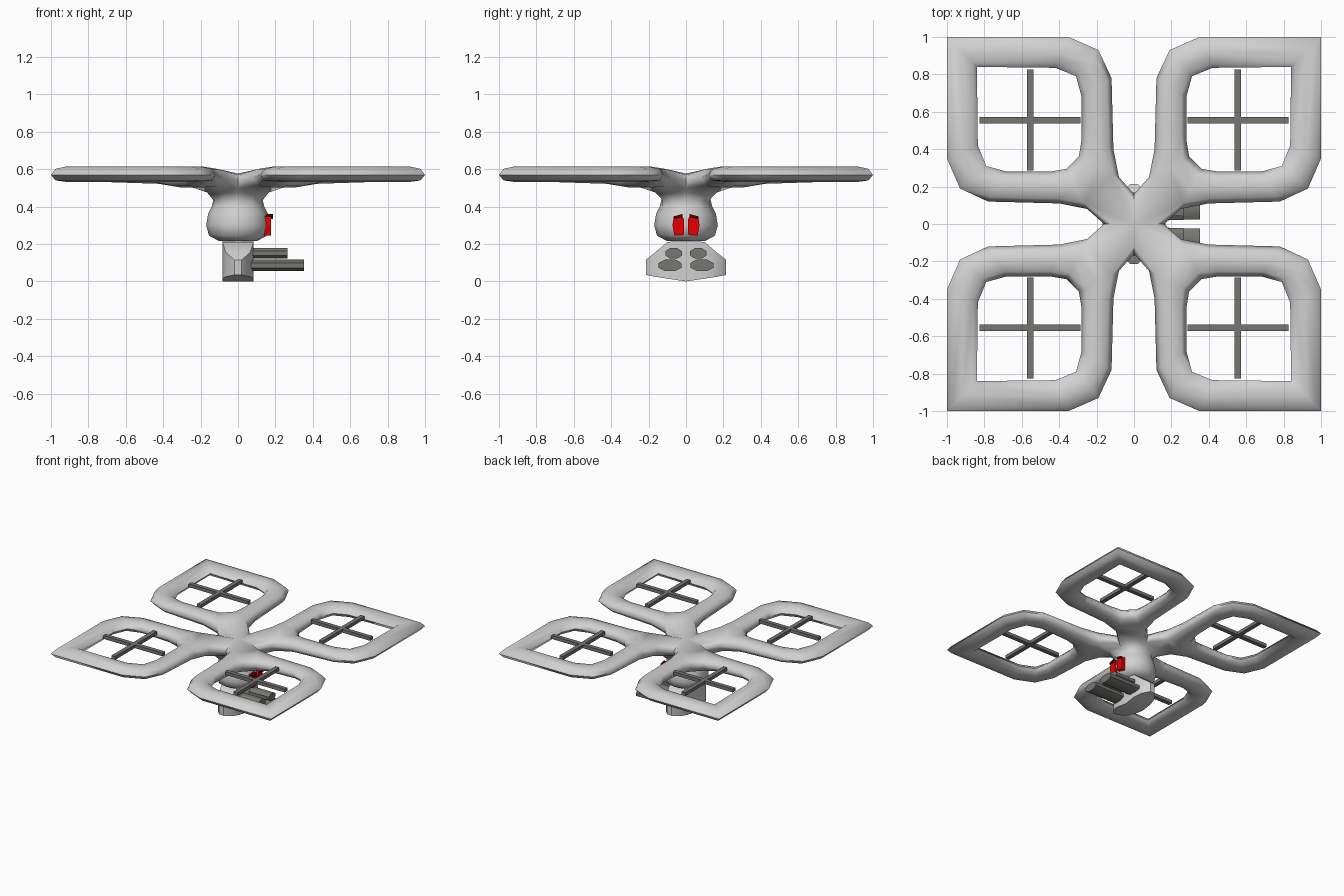
import bpy, bmesh, math
from mathutils import Vector

cube = bpy.data.objects.get("Cube")
if cube:
    bpy.data.objects.remove(cube, do_unlink=True)


def material(name, color):
    m = bpy.data.materials.new(name)
    m.use_nodes = True
    m.diffuse_color = (*color, 1)
    m.node_tree.nodes["Principled BSDF"].inputs["Base Color"].default_value = (*color, 1)
    return m


LIGHT = material("light grey", (0.64, 0.64, 0.64))
DARK = material("dark grey", (0.18, 0.18, 0.17))
RED = material("eye red", (0.8, 0.0, 0.0))
BROW = material("brow dark red", (0.08, 0.0, 0.0))


def finish(name, bm, mat, smooth=None):
    bmesh.ops.recalc_face_normals(bm, faces=bm.faces)
    me = bpy.data.meshes.new(name)
    bm.to_mesh(me)
    bm.free()
    me.materials.append(mat)
    ob = bpy.data.objects.new(name, me)
    bpy.context.collection.objects.link(ob)
    if smooth:
        bpy.ops.object.select_all(action='DESELECT')
        ob.select_set(True)
        bpy.context.view_layer.objects.active = ob
        bpy.ops.object.shade_smooth_by_angle(angle=math.radians(smooth))
    return ob


def loft(name, rings, mat, smooth=None):
    """Skin a list of equal-length point rings and cap both ends."""
    bm = bmesh.new()
    loops = [[bm.verts.new(p) for p in ring] for ring in rings]
    n = len(loops[0])
    for a, b in zip(loops, loops[1:]):
        for i in range(n):
            j = (i + 1) % n
            bm.faces.new((a[i], a[j], b[j], b[i]))
    bm.faces.new(loops[0])
    bm.faces.new(loops[-1])
    return finish(name, bm, mat, smooth)


def box(name, lo, hi, mat):
    rings = [[(lo[0], lo[1], z), (hi[0], lo[1], z), (hi[0], hi[1], z), (lo[0], hi[1], z)]
             for z in (lo[2], hi[2])]
    return loft(name, rings, mat)


# Frame and body: one quarter cage, mirrored twice
# Half of a rotor guard: outer xy, inner xy, lowering of the underside
HALF = [
    ((0.08, 0.25), (0.295, 0.36), 0.03),
    ((0.11, 0.40), (0.28, 0.45), 0.01),
    ((0.12, 0.78), (0.28, 0.68), 0),
    ((0.19, 0.93), (0.31, 0.79), 0),
    ((0.35, 1.0), (0.42, 0.835), 0),
    ((1.0, 1.0), (0.84, 0.84), 0),
]
# Guard cross-section: position from inner to outer edge, and height
SECTION = [(0, 0.57), (0.15, 0.602), (0.5, 0.614), (0.85, 0.602),
           (1, 0.57), (0.85, 0.54), (0.5, 0.532), (0.15, 0.54)]
# Body rings: height, radius on the axes, radius near the diagonals
BODY = [(0.475, 0.135, 0.19), (0.435, 0.132, 0.145), (0.40, 0.14, 0.145),
        (0.36, 0.16, 0.16), (0.30, 0.17, 0.17), (0.245, 0.155, 0.155), (0.215, 0.10, 0.10)]

stations = HALF + [(o[::-1], i[::-1], d) for o, i, d in HALF[-2::-1]]
bm = bmesh.new()
guard = []
for outer, inner, drop in stations:
    o, i = Vector(outer), Vector(inner)
    row = []
    for k, (t, z) in enumerate(SECTION):
        p = i.lerp(o, t)
        row.append(bm.verts.new((p.x, p.y, z - drop * (k > 4) - drop * 0.5 * (k == 4))))
    guard.append(row)
for a, b in zip(guard, guard[1:]):
    for k in range(8):
        bm.faces.new((a[k], a[k - 1], b[k - 1], b[k]))

# Close the guard across the diagonal at the hub
first, last = guard[0], guard[-1]
for k, j in ((0, 1), (1, 2), (2, 3), (5, 6), (6, 7), (7, 0)):
    bm.faces.new((first[k], first[j], last[j], last[k]))

# Hub saddle between neighbouring arms
centre = bm.verts.new((0, 0, 0.577))
lower = []
for row, axis in ((first, Vector((0, 1, 0))), (last, Vector((1, 0, 0)))):
    top, edge, under = [bm.verts.new(axis * r + Vector((0, 0, z)))
                        for r, z in ((0.12, 0.57), (0.16, 0.535), (0.145, 0.50))]
    bm.faces.new((row[3], row[4], edge, top))
    bm.faces.new((row[4], row[5], under, edge))
    bm.faces.new((row[3], top, centre))
    lower.append(under)
bm.faces.new((first[3], last[3], centre))

# Body continues down from the hub
loop = [lower[0], first[5], last[5], lower[1]]
for z, ra, rd in BODY:
    nxt = []
    for deg, r in ((90, ra), (60, rd), (30, rd), (0, ra)):
        a = math.radians(deg)
        nxt.append(bm.verts.new((r * math.cos(a), r * math.sin(a), z)))
    for i in range(3):
        bm.faces.new((loop[i], loop[i + 1], nxt[i + 1], nxt[i]))
    loop = nxt
bm.faces.new(loop + [bm.verts.new((0, 0, BODY[-1][0]))])
for axis in 'XY':
    bmesh.ops.mirror(bm, geom=bm.verts[:] + bm.edges[:] + bm.faces[:], axis=axis, merge_dist=0.001)
bmesh.ops.remove_doubles(bm, verts=bm.verts, dist=0.0005)
finish("frame_and_body", bm, LIGHT, 75)

# Rotor blades, crossed in each guard
for sx in (-1, 1):
    for sy in (-1, 1):
        cx, cy = sx * 0.555, sy * 0.555
        for tag, hx, hy in (("long", 0.27, 0.017), ("cross", 0.017, 0.27)):
            box(f"rotor_blade_{tag}", (cx - hx, cy - hy, 0.578), (cx + hx, cy + hy, 0.605), DARK)

# Weapon pod: y, half width, bottom, top
POD = [(0.215, 0.02, 0.035, 0.115), (0.165, 0.065, 0.025, 0.155),
       (0.10, 0.083, 0.015, 0.21), (0, 0.083, 0, 0.225)]
pod = [(-y, w, a, b) for y, w, a, b in POD] + POD[-2::-1]
loft("weapon_pod", [[(-w, y, a), (w, y, a), (w, y, b), (-w, y, b)] for y, w, a, b in pod],
     LIGHT, 40)

# Barrels: flattened octagonal tubes
for side, label in ((1, "left"), (-1, "right")):
    for level, y, z, ry, rz, tip in (("upper", 0.066, 0.15, 0.047, 0.031, 0.265),
                                     ("lower", 0.085, 0.086, 0.066, 0.034, 0.352)):
        rings = []
        for x in (0.0, tip):
            rings.append([(x, side * y + ry * math.cos(a), z + rz * math.sin(a))
                          for a in [math.tau * (i + 0.5) / 8 for i in range(8)]])
        loft(f"{level}_barrel_{label}", rings, DARK, 30)

# Eyes and brows
    outline = [(0.012, 0.25), (0.062, 0.245), (0.072, 0.30), (0.066, 0.345), (0.022, 0.355), (0.012, 0.335)]
    loft(f"eye_{label}", [[(x, side * y, z) for y, z in outline] for x in (0.13, 0.176)], RED)
    brow = [(0.02, 0.343), (0.066, 0.333), (0.066, 0.348), (0.02, 0.36)]
    loft(f"brow_{label}", [[(x, side * y, z) for y, z in brow] for x in (0.14, 0.187)], BROW)
